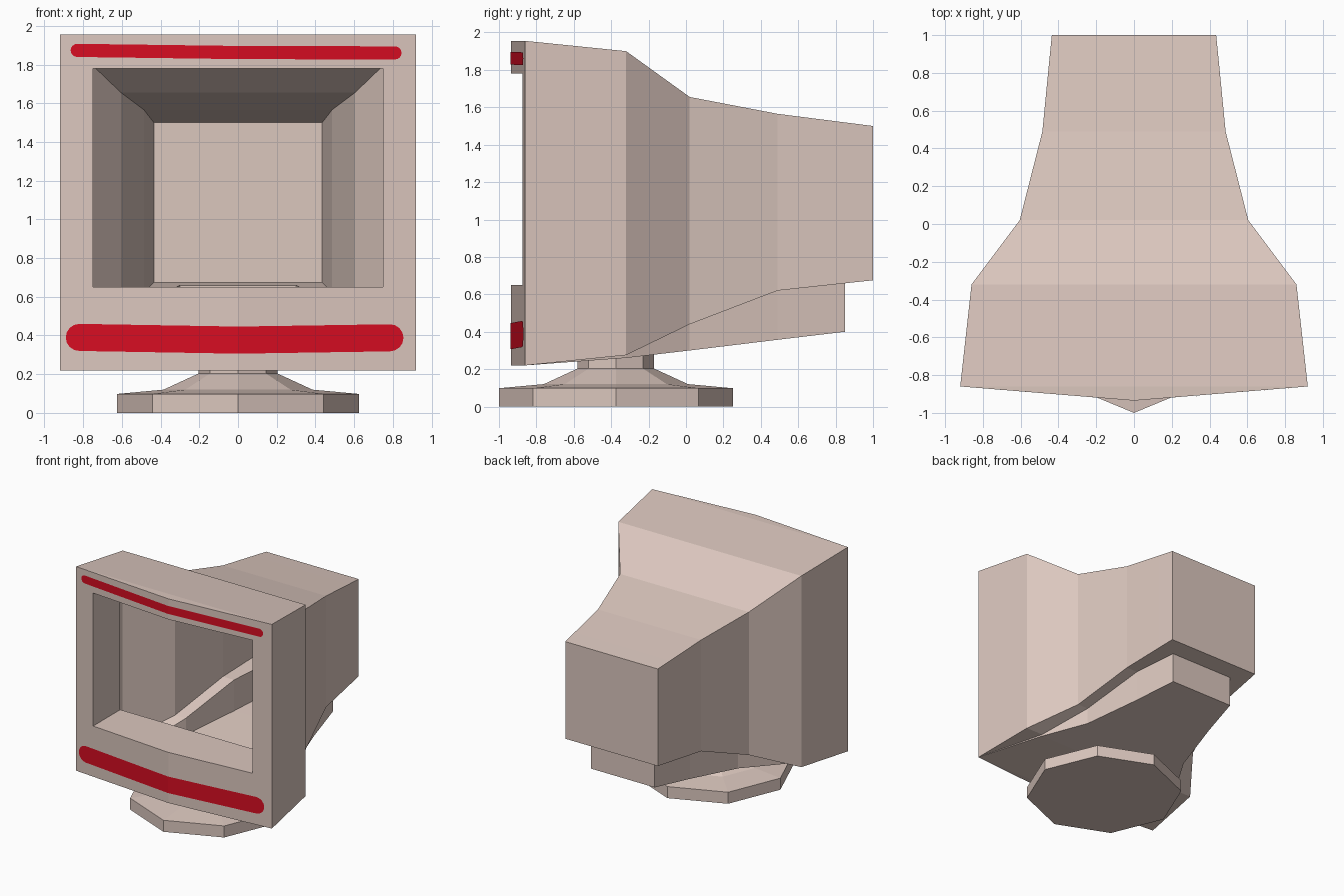
import bpy, bmesh, math

if "Cube" in bpy.data.objects:
    bpy.data.objects.remove(bpy.data.objects["Cube"])


def material(name, rgb):
    m = bpy.data.materials.new(name)
    m.diffuse_color = (*rgb, 1)
    m.use_nodes = True
    m.node_tree.nodes["Principled BSDF"].inputs["Base Color"].default_value = m.diffuse_color
    return m


PLASTIC = material("beige plastic", (0.71, 0.57, 0.515))
RED = material("red paint", (0.68, 0.004, 0.016))


def build(name, faces, mat, mirror=False):
    """Make a flat-shaded object from faces given as point lists, sharing equal points."""
    bm, verts = bmesh.new(), {}
    for pts in faces:
        loop = []
        for p in pts:
            key = tuple(round(c, 4) for c in p)
            if key not in verts:
                verts[key] = bm.verts.new(key)
            if verts[key] not in loop:
                loop.append(verts[key])
        if len(loop) > 2:
            bm.faces.new(loop)
    bmesh.ops.recalc_face_normals(bm, faces=bm.faces[:])
    me = bpy.data.meshes.new(name)
    bm.to_mesh(me)
    bm.free()
    me.materials.append(mat)
    ob = bpy.data.objects.new(name, me)
    bpy.context.collection.objects.link(ob)
    if mirror:
        ob.modifiers.new("mirror", 'MIRROR')
    return ob


def loft(rows, closed=False):
    faces = []
    for a, b in zip(rows, rows[1:]):
        n = len(a)
        for i in range(n if closed else n - 1):
            j = (i + 1) % n
            faces.append([a[i], a[j], b[j], b[i]])
    return faces


# Hollow casing: y, half width, top, floor, channel half width, channel floor
stations = [
    (-0.86, 0.92, 1.955, 0.22, 0.92, 0.22),
    (-0.32, 0.86, 1.90, 0.275, 0.70, 0.26),
    (0.02, 0.605, 1.655, 0.44, 0.505, 0.30),
    (0.49, 0.485, 1.565, 0.62, 0.38, 0.357),
    (0.85, 0.45, 1.519, 0.659, 0.30, 0.40),
    (0.85, 0.45, 1.519, 0.659, 0.30, 0.659),   # channel back wall
    (1.00, 0.435, 1.50, 0.675, 0.28, 0.675),
]
rows = [[(0, y, t), (w, y, t), (w, y, f), (c, y, f), (c, y, g), (0, y, g)]
        for y, w, t, f, c, g in stations]
build("casing", loft(rows) + [rows[-1]], PLASTIC, mirror=True)


# Front bezel, bent along its centre line, with a deep open window
def front_y(x):
    return -0.935 + 0.075 * abs(x) / 0.92


def half_frame(w, top, bottom, y=None):
    return [(x, front_y(x) if y is None else y, z)
            for x, z in ((0, top), (w, top), (w, bottom), (0, bottom))]


outer = half_frame(0.92, 1.955, 0.22)
window = half_frame(0.75, 1.78, 0.65)
window_back = half_frame(0.75, 1.78, 0.65, -0.51)
bezel = loft([outer, window, window_back])
bezel += [[(0, -0.86, 1.955), outer[1], outer[0]],
          [(0, -0.86, 0.22), outer[2], outer[3]]]
build("bezel", bezel, PLASTIC, mirror=True)


# Painted round-ended stripes lying on the bezel
def stripe(name, x0, x1, r, z_left, z_mid, z_right):
    faces = []
    for x, z, s in ((x0, z_left, -1), (x1, z_right, 1)):
        pts = [(0, z_mid + r)]
        for i in range(9):
            a = math.pi * (0.5 - i / 8)
            pts.append((x + s * r * (math.cos(a) - 1), z + r * math.sin(a)))
        pts.append((0, z_mid - r))
        faces.append([(px, front_y(px) - 0.004, pz) for px, pz in pts])
    build(name, faces, RED)


stripe("upper_stripe", -0.865, 0.845, 0.034, 1.873, 1.862, 1.86)
stripe("lower_stripe", -0.89, 0.855, 0.07, 0.39, 0.376, 0.388)

# Eight-sided swivel stand: plate, sloped collar and neck
stand_rows = [[(r * math.sin(i * math.pi / 4), -0.375 + r * math.cos(i * math.pi / 4), z)
               for i in range(8)]
              for r, z in ((0.625, 0), (0.625, 0.098), (0.385, 0.12), (0.205, 0.203), (0.205, 0.285))]
build("stand", loft(stand_rows, closed=True) + [stand_rows[0]], PLASTIC)
